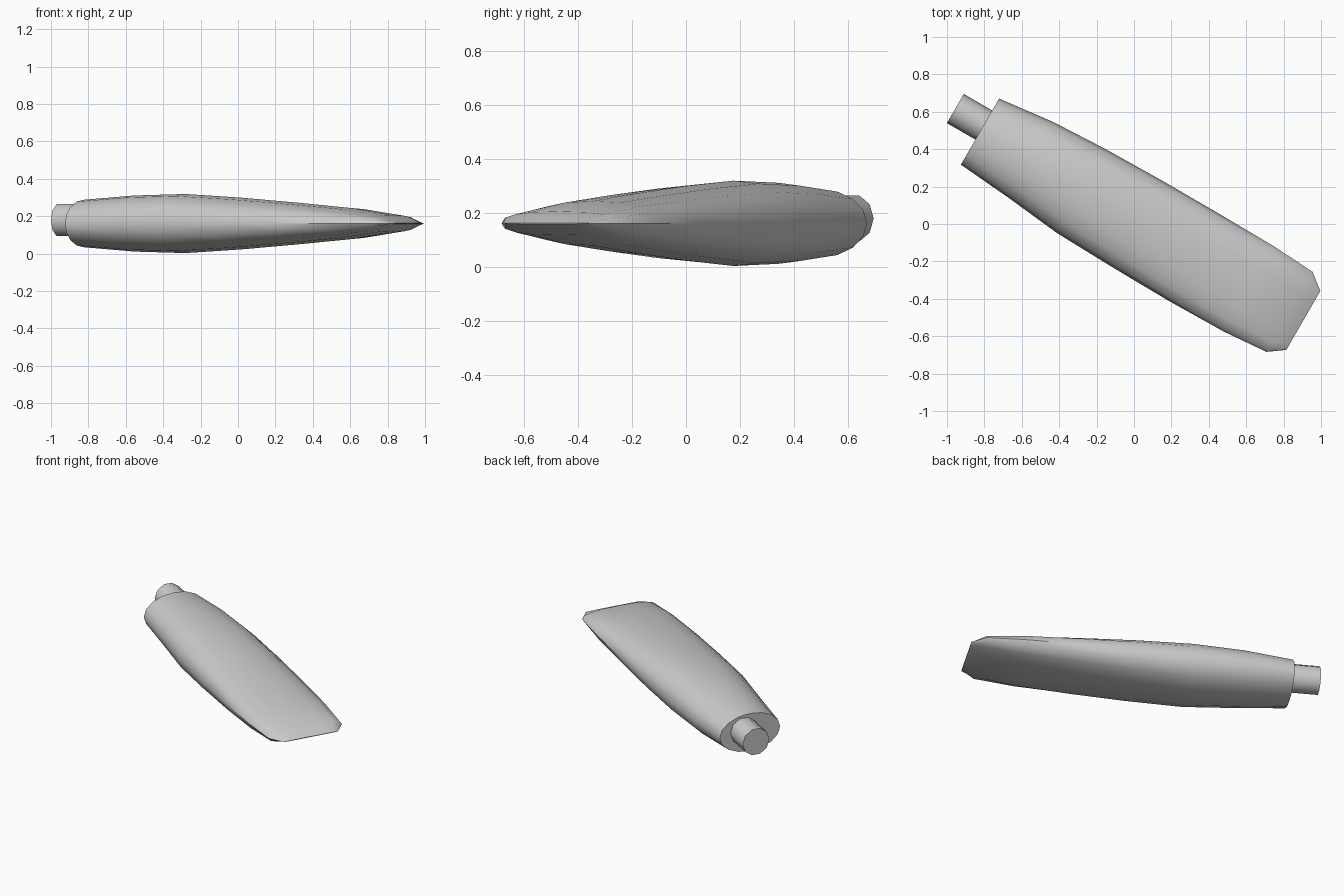
import bpy, bmesh, math
from mathutils import Matrix

if "Cube" in bpy.data.objects:
    bpy.data.objects.remove(bpy.data.objects["Cube"])

ANGLE = math.radians(-30)
SIDES = 16
MID_Z = 0.161

# blade stations: distance along blade, low edge, high edge, half thickness, roundness exponent
STATIONS = [
    (-0.96, -0.188, 0.220, 0.127, 2.0),
    (-0.65, -0.214, 0.256, 0.150, 2.1),
    (-0.33, -0.248, 0.271, 0.158, 2.2),
    (0.02, -0.258, 0.276, 0.138, 2.3),
    (0.36, -0.263, 0.275, 0.112, 2.35),
    (0.705, -0.258, 0.271, 0.082, 2.4),
    (0.955, -0.238, 0.256, 0.044, 2.5),
    (1.042, -0.176, 0.188, 0.002, 2.5),
]


def finish(bm, name):
    bmesh.ops.recalc_face_normals(bm, faces=bm.faces)
    mesh = bpy.data.meshes.new(name)
    bm.to_mesh(mesh)
    bm.free()
    obj = bpy.data.objects.new(name, mesh)
    bpy.context.collection.objects.link(obj)
    obj.rotation_euler.z = ANGLE
    bpy.ops.object.select_all(action='DESELECT')
    obj.select_set(True)
    bpy.context.view_layer.objects.active = obj
    bpy.ops.object.shade_smooth_by_angle(angle=math.radians(40))
    return obj


def spow(c, n):
    return math.copysign(abs(c) ** (2 / n), c)


# Blade: superellipse sections lofted from the root to the thin tip
bm = bmesh.new()
rings = []
for u, low, high, half, n in STATIONS:
    mid, width = (low + high) / 2, (high - low) / 2
    ring = []
    for i in range(SIDES):
        a = 2 * math.pi * i / SIDES
        ring.append(bm.verts.new((u, mid + width * spow(math.cos(a), n),
                                  MID_Z + half * spow(math.sin(a), n))))
    rings.append(ring)
for a, b in zip(rings, rings[1:]):
    for i in range(SIDES):
        j = (i + 1) % SIDES
        bm.faces.new((a[i], a[j], b[j], b[i]))
bm.faces.new(rings[0])
bm.faces.new(rings[-1])
finish(bm, "blade")

# Root peg: ten-sided cylinder with a corner pointing sideways
bm = bmesh.new()
START, END = -1.136, -0.90
bmesh.ops.create_cone(bm, cap_ends=True, segments=10, radius1=0.09, radius2=0.09,
                      depth=END - START,
                      matrix=Matrix.Translation(((START + END) / 2, 0.057, 0.179))
                      @ Matrix.Rotation(math.pi / 2, 4, 'Y'))
finish(bm, "root_peg")
